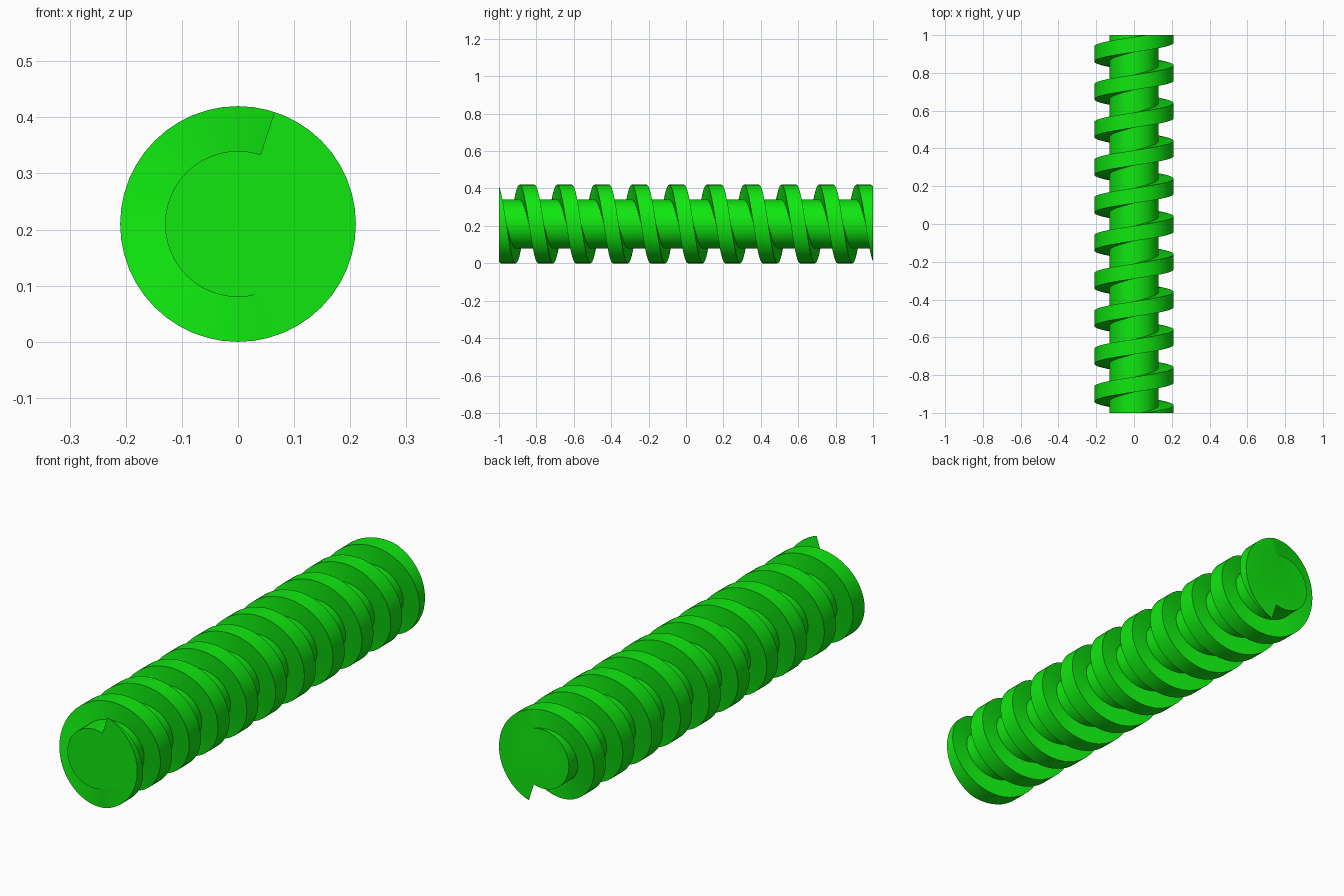
import bpy, bmesh, math
from mathutils import Vector

if "Cube" in bpy.data.objects:
    bpy.data.objects.remove(bpy.data.objects["Cube"])

R_CORE, R_OUT, PITCH, HALF = 0.13, 0.21, 0.2, 0.04
STEPS, TURNS = 48, 14

# one pitch of the square thread: (radius, offset along the axis)
profile = [(R_CORE, -HALF), (R_OUT, -HALF), (R_OUT, HALF),
           (R_CORE, HALF), (R_CORE, PITCH - HALF)]

# helical sweep around the y axis, longer than needed
bm = bmesh.new()
rings = []
for i in range(STEPS * TURNS + 1):
    a = 2 * math.pi * i / STEPS
    y0 = -1.45 + PITCH * i / STEPS
    rings.append([bm.verts.new((r * math.sin(a), y0 + d, R_OUT + r * math.cos(a)))
                  for r, d in profile])
for p, q in zip(rings, rings[1:]):
    for k in range(len(profile) - 1):
        bm.faces.new((p[k], p[k + 1], q[k + 1], q[k]))
bmesh.ops.remove_doubles(bm, verts=bm.verts[:], dist=1e-4)

# trim both ends flat and cap them
for s in (-1, 1):
    bmesh.ops.bisect_plane(bm, geom=bm.verts[:] + bm.edges[:] + bm.faces[:], dist=1e-5,
                           plane_co=Vector((0, s, 0)), plane_no=Vector((0, s, 0)),
                           clear_outer=True)
bmesh.ops.remove_doubles(bm, verts=bm.verts[:], dist=1e-5)
for s in (-1, 1):
    rim = [e for e in bm.edges if e.is_boundary
           and all(abs(v.co.y - s) < 1e-3 for v in e.verts)]
    bmesh.ops.holes_fill(bm, edges=rim, sides=0)
bmesh.ops.recalc_face_normals(bm, faces=bm.faces[:])

mesh = bpy.data.meshes.new("threaded_rod")
bm.to_mesh(mesh)
bm.free()
rod = bpy.data.objects.new("threaded_rod", mesh)
bpy.context.collection.objects.link(rod)

# green finish
mat = bpy.data.materials.new("green")
mat.diffuse_color = (0.005, 0.8, 0.005, 1)
mat.use_nodes = True
mat.node_tree.nodes["Principled BSDF"].inputs["Base Color"].default_value = mat.diffuse_color
mesh.materials.append(mat)

bpy.context.view_layer.objects.active = rod
rod.select_set(True)
bpy.ops.object.shade_smooth_by_angle(angle=math.radians(30))
